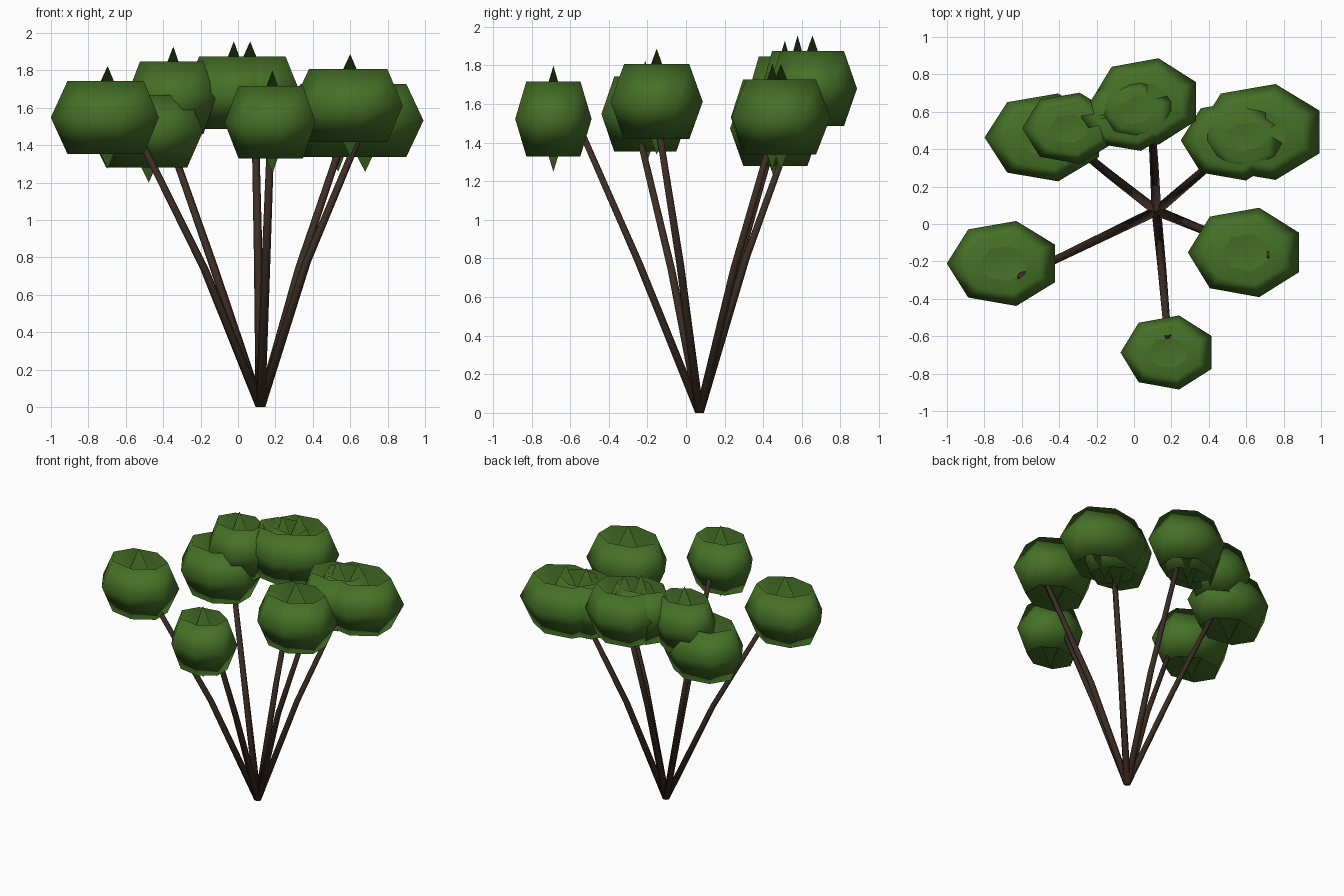
import bpy, bmesh, math
from mathutils import Vector

if "Cube" in bpy.data.objects:
    bpy.data.objects.remove(bpy.data.objects["Cube"])


def material(name, rgb):
    m = bpy.data.materials.new(name)
    m.diffuse_color = (*rgb, 1)
    m.use_nodes = True
    m.node_tree.nodes["Principled BSDF"].inputs["Base Color"].default_value = m.diffuse_color
    return m


LEAF = material("leaf green", (0.060, 0.165, 0.020))
BARK = material("bark brown", (0.045, 0.026, 0.017))


def finish(name, bm, mat):
    for f in bm.faces:
        f.smooth = True
    me = bpy.data.meshes.new(name)
    bm.to_mesh(me)
    bm.free()
    me.materials.append(mat)
    ob = bpy.data.objects.new(name, me)
    bpy.context.collection.objects.link(ob)


def ring(bm, c, rx, ry, n):
    # horizontal ring with its first corner pointing to -x
    return [bm.verts.new((c[0] + rx * math.cos(math.pi + math.tau * i / n),
                          c[1] + ry * math.sin(math.pi + math.tau * i / n), c[2]))
            for i in range(n)]


def band(bm, lo, hi):
    n = len(lo)
    for i in range(n):
        j = (i + 1) % n
        bm.faces.new((lo[i], lo[j], hi[j], hi[i]))


def leaf_clump(name, x, y, z, rx, ry, rz=0.275, n=7):
    # seven-sided ball whose end caps are cones crossing to the opposite pole
    bm = bmesh.new()
    s = math.sqrt(0.5)
    low = ring(bm, (x, y, z - s * rz), s * rx, s * ry, n)
    mid = ring(bm, (x, y, z), rx, ry, n)
    high = ring(bm, (x, y, z + s * rz), s * rx, s * ry, n)
    band(bm, low, mid)
    band(bm, mid, high)
    top = bm.verts.new((x, y, z + rz))
    bottom = bm.verts.new((x, y, z - rz))
    for i in range(n):
        j = (i + 1) % n
        bm.faces.new((high[i], high[j], bottom))  # sunken funnel on top
        bm.faces.new((low[j], low[i], top))       # hollow cone, tip pokes out above
    finish(name, bm, LEAF)


def stem(name, mid, tip, n=6):
    # tapering stem with one slight bend
    bm = bmesh.new()
    rings = [ring(bm, p, r, r, n) for p, r in
             (((0.12, 0.07, 0), 0.026), (mid, 0.023), (tip, 0.019))]
    band(bm, rings[0], rings[1])
    band(bm, rings[1], rings[2])
    bm.faces.new(rings[0][::-1])
    bm.faces.new(rings[2])
    finish(name, bm, BARK)


# foliage
for name, *dims in (
        ("front_leaves", 0.184, -0.687, 1.523, 0.256, 0.203),
        ("right_leaves", 0.600, -0.152, 1.612, 0.312, 0.245),
        ("left_leaves", -0.697, -0.211, 1.548, 0.304, 0.233),
        ("back_leaves_large", 0.065, 0.655, 1.680, 0.297, 0.237),
        ("back_leaves_small", -0.022, 0.578, 1.680, 0.263, 0.192),
        ("back_left_leaves_high", -0.346, 0.512, 1.653, 0.252, 0.195),
        ("back_left_leaves_low", -0.477, 0.463, 1.474, 0.322, 0.241),
        ("back_right_leaves_large", 0.680, 0.492, 1.532, 0.346, 0.263),
        ("back_right_leaves_small", 0.535, 0.447, 1.532, 0.285, 0.220)):
    leaf_clump(name, *dims)

# stems
stem("front_stem", (0.150, -0.245, 0.78), (0.180, -0.596, 1.58))
stem("right_stem", (0.365, -0.030, 0.77), (0.725, -0.166, 1.63))
stem("left_stem", (-0.180, -0.075, 0.74), (-0.607, -0.281, 1.60))
stem("back_stem", (0.108, 0.310, 0.80), (0.090, 0.600, 1.60))
stem("back_left_stem", (-0.130, 0.265, 0.75), (-0.400, 0.485, 1.52))
stem("back_right_stem", (0.330, 0.250, 0.75), (0.600, 0.480, 1.55))
